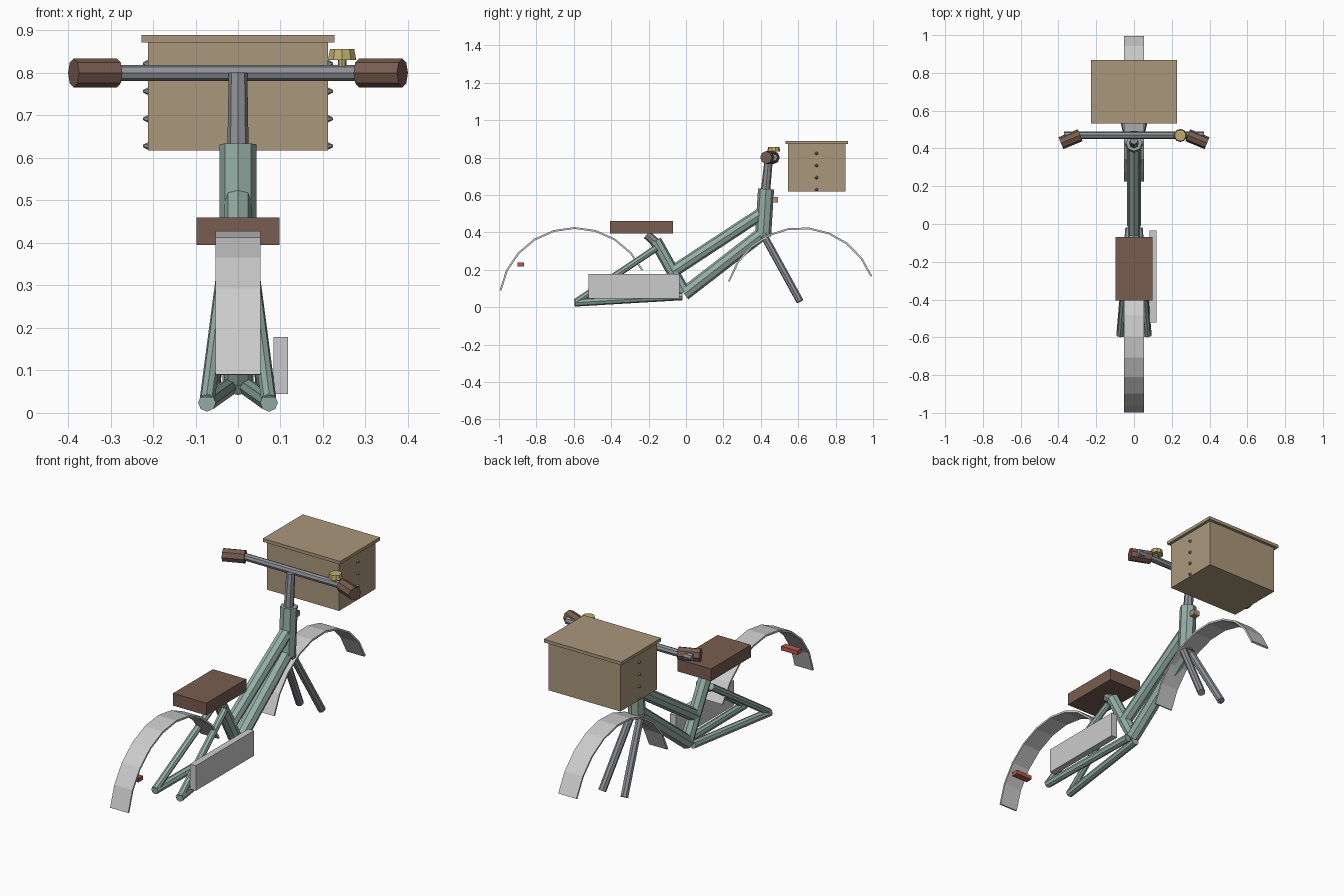
import bpy, bmesh
from math import cos, sin, radians
from mathutils import Vector

if "Cube" in bpy.data.objects:
    bpy.data.objects.remove(bpy.data.objects["Cube"])


def material(name, rgb):
    m = bpy.data.materials.new(name)
    m.diffuse_color = (*rgb, 1)
    m.use_nodes = True
    m.node_tree.nodes["Principled BSDF"].inputs["Base Color"].default_value = m.diffuse_color
    return m


GREEN = material("frame_green", (0.30, 0.43, 0.38))
BROWN = material("leather_brown", (0.19, 0.11, 0.08))
TAN = material("box_tan", (0.40, 0.31, 0.20))
STEEL = material("steel", (0.27, 0.28, 0.30))
GOLD = material("brass", (0.50, 0.42, 0.15))
RED = material("red", (0.45, 0.10, 0.07))
SILVER = material("mudguard_grey", (0.55, 0.55, 0.54))


def finish(name, bm, mat):
    bmesh.ops.recalc_face_normals(bm, faces=bm.faces)
    me = bpy.data.meshes.new(name)
    bm.to_mesh(me)
    bm.free()
    me.materials.append(mat)
    ob = bpy.data.objects.new(name, me)
    bpy.context.collection.objects.link(ob)
    return ob


def box(name, lo, hi, mat):
    lo, hi = Vector(lo), Vector(hi)
    bm = bmesh.new()
    bmesh.ops.create_cube(bm, size=1)
    for v in bm.verts:
        v.co = (lo + hi) / 2 + v.co * (hi - lo)
    return finish(name, bm, mat)


def tube(name, a, b, r1, mat, r2=None, sides=8):
    a, b = Vector(a), Vector(b)
    bm = bmesh.new()
    bmesh.ops.create_cone(bm, cap_ends=True, segments=sides, radius1=r1,
                          radius2=r1 if r2 is None else r2, depth=(b - a).length)
    ob = finish(name, bm, mat)
    ob.location = (a + b) / 2
    ob.rotation_mode = 'QUATERNION'
    ob.rotation_quaternion = (b - a).to_track_quat('Z', 'Y')
    return ob


def mudguard(name, cy, cz, start, end, steps=9, r=0.408, t=0.01, w=0.053):
    bm = bmesh.new()
    rings = []
    for i in range(steps + 1):
        a = radians(start + (end - start) * i / steps)
        rings.append([bm.verts.new((x, cy + q * cos(a), cz + q * sin(a)))
                      for x, q in ((-w, r - t), (w, r - t), (w, r), (-w, r))])
    for p, q in zip(rings, rings[1:]):
        for k in range(4):
            j = (k + 1) % 4
            bm.faces.new((p[k], p[j], q[j], q[k]))
    bm.faces.new(rings[0])
    bm.faces.new(rings[-1])
    return finish(name, bm, SILVER)


# main frame tubes
tube("head_tube", (0, 0.412, 0.38), (0, 0.428, 0.632), 0.043, GREEN)
tube("top_tube", (0, -0.07, 0.19), (0, 0.41, 0.505), 0.033, GREEN)
tube("down_tube", (0, -0.01, 0.07), (0, 0.41, 0.395), 0.036, GREEN)
tube("seat_tube", (0, -0.01, 0.08), (0, -0.163, 0.355), 0.033, GREEN)

# paired stays, fork legs and grips
for s, side in ((-1, "left"), (1, "right")):
    tube(side + "_chain_stay", (s * 0.025, -0.02, 0.058), (s * 0.073, -0.595, 0.024), 0.021, GREEN)
    tube(side + "_seat_stay", (s * 0.073, -0.59, 0.027), (s * 0.035, -0.16, 0.315), 0.018, GREEN)
    tube(side + "_fork_leg", (s * 0.025, 0.415, 0.385), (s * 0.065, 0.61, 0.03), 0.02, STEEL)
    tube(side + "_grip", (s * 0.285, 0.47, 0.80), (s * 0.387, 0.428, 0.80), 0.034, BROWN)

# steering
tube("stem", (0, 0.425, 0.62), (0, 0.443, 0.80), 0.025, STEEL, 0.022)
tube("handlebar", (-0.37, 0.47, 0.80), (0.37, 0.47, 0.80), 0.019, STEEL)
tube("bell", (0.245, 0.469, 0.831), (0.245, 0.469, 0.856), 0.035, GOLD, 0.03, 10)
tube("bell_mount", (0.245, 0.469, 0.805), (0.245, 0.469, 0.835), 0.01, GOLD)
box("head_badge", (-0.018, 0.462, 0.56), (0.018, 0.493, 0.588), TAN)

# seat
box("seat", (-0.098, -0.405, 0.395), (0.098, -0.07, 0.46), BROWN)
tube("seat_post", (0, -0.155, 0.34), (0, -0.21, 0.388), 0.024, STEEL)

# guards and rear lamp
box("chain_guard", (0.083, -0.522, 0.045), (0.118, -0.035, 0.178), SILVER)
mudguard("rear_mudguard", -0.595, 0.02, 26, 170)
mudguard("front_mudguard", 0.615, 0.02, 21, 163)
box("rear_lamp", (-0.048, -0.902, 0.216), (0.048, -0.866, 0.238), RED)

# cargo box with lid and side studs
box("cargo_box", (-0.212, 0.545, 0.617), (0.212, 0.852, 0.873), TAN)
box("cargo_lid", (-0.227, 0.532, 0.872), (0.227, 0.867, 0.889), TAN)
for s in (-1, 1):
    for z in (0.628, 0.692, 0.757, 0.822):
        tube("box_stud", (s * 0.208, 0.698, z), (s * 0.223, 0.698, z), 0.011, STEEL, 0.003, 6)
